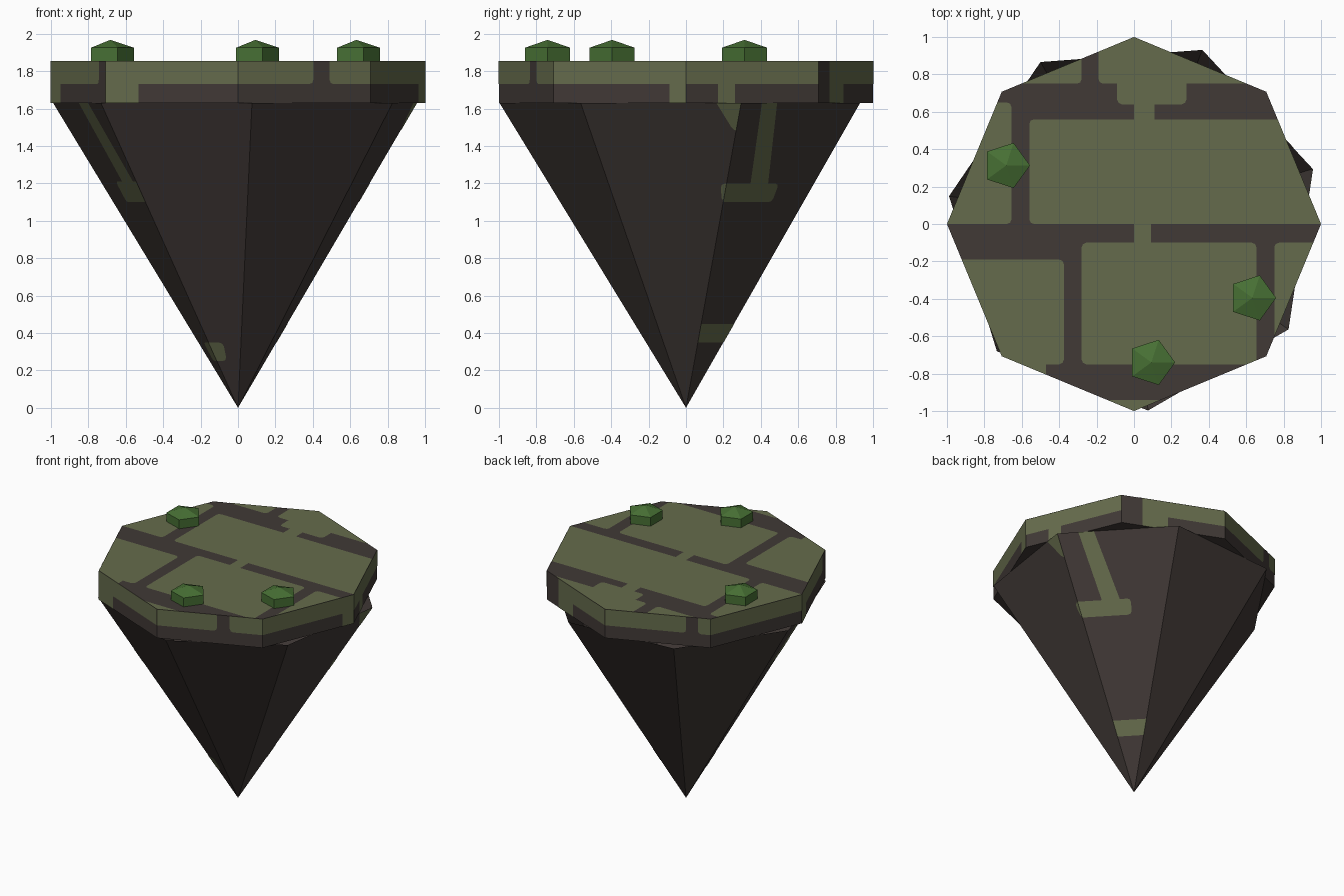
import bpy, bmesh
from math import cos, sin, radians
from mathutils import Vector

if "Cube" in bpy.data.objects:
    bpy.data.objects.remove(bpy.data.objects["Cube"], do_unlink=True)

BASE, TOP = 1.63, 1.855
UP = Vector((0, 0, 1))


def material(name, color):
    m = bpy.data.materials.new(name)
    m.use_nodes = True
    rgba = (*color, 1)
    m.diffuse_color = rgba
    m.node_tree.nodes["Principled BSDF"].inputs["Base Color"].default_value = rgba
    return m


stone = material("dark_stone", (0.052, 0.041, 0.037))
moss = material("moss", (0.130, 0.148, 0.072))
leaf = material("bush_green", (0.063, 0.160, 0.034))


def finish(name, bm, mat):
    mesh = bpy.data.meshes.new(name)
    bm.to_mesh(mesh)
    bm.free()
    mesh.materials.append(mat)
    ob = bpy.data.objects.new(name, mesh)
    bpy.context.collection.objects.link(ob)
    return ob


def ring(count, radius, start, z, center=(0, 0)):
    angles = [radians(start + 360 * i / count) for i in range(count)]
    return [Vector((center[0] + radius * cos(a), center[1] + radius * sin(a), z)) for a in angles]


def solid(name, mat, rings, tip=None, bottom=True):
    """Stack rings into a body; close it with a flat cap or a pointed tip."""
    bm = bmesh.new()
    loops = [[bm.verts.new(p) for p in r] for r in rings]
    n = len(loops[0])
    for a, b in zip(loops, loops[1:]):
        for i in range(n):
            bm.faces.new((a[i], a[(i + 1) % n], b[(i + 1) % n], b[i]))
    if bottom:
        bm.faces.new(loops[0][::-1])
    if tip is None:
        bm.faces.new(loops[-1])
    else:
        t = bm.verts.new(tip)
        for i in range(n):
            bm.faces.new((loops[-1][i], loops[-1][(i + 1) % n], t))
    return finish(name, bm, mat)


def rect(u0, v0, u1, v1):
    return [(u0, v0), (u1, v0), (u1, v1), (u0, v1)]


def patches(name, host, origin, u, v, shapes):
    """Rounded moss plates on a flat host face, trimmed to its outline."""
    normal = u.cross(v).normalized()
    bm = bmesh.new()
    for shape in shapes:
        bm.faces.new([bm.verts.new(origin + u * a + v * b + normal * 0.002) for a, b in shape])
    bmesh.ops.bevel(bm, geom=bm.verts[:], offset=0.025, segments=2, profile=0.5,
                    affect='VERTICES', clamp_overlap=True)
    for a, b in zip(host, host[1:] + host[:1]):
        bmesh.ops.bisect_plane(bm, geom=bm.verts[:] + bm.edges[:] + bm.faces[:], plane_co=a,
                               plane_no=(b - a).cross(normal), clear_outer=True)
    finish(name, bm, moss)


# Octagonal slab
low, high = ring(8, 1, 180, BASE), ring(8, 1, 180, TOP)
solid("slab", stone, [low, high])

# Moss on the slab top
patches("top_moss", high, UP * TOP, Vector((1, 0, 0)), Vector((0, 1, 0)), [
    rect(-0.56, 0, 1.2, 0.56), rect(-1.2, 0, -0.655, 0.65),
    rect(-0.19, 0.75, 1.2, 1.2), rect(-0.09, 0.64, 0.28, 0.8), rect(0, 0.5, 0.11, 0.7),
    rect(-1.2, 0.75, -0.28, 1.2), rect(-1.2, -0.75, -0.375, -0.19),
    rect(-1.2, -1.2, -0.47, -0.7), rect(-0.28, -0.75, 0.655, -0.1),
    rect(0, -0.16, 0.09, 0.06), rect(0.75, -1, 1.2, -0.1), rect(-0.5, -1.2, 0.5, -0.94)])

# Moss on the slab rim: spans of the upper band, then spans reaching the bottom
rim = [([(-0.2, 0.88)], [(-0.2, 0.18)]),
       ([(-0.2, 1.2)], [(-0.2, 0.25)]),
       ([(-0.2, 0.57), (0.69, 1.2)], []),
       ([(-0.2, 1.2)], [(0.875, 1.2)]),
       ([(-0.2, 1.2)], [(0.24, 0.37)]),
       ([(0.2, 1.2)], [(0.2, 0.45)]),
       ([(-0.2, 0.77), (0.88, 1.2)], []),
       ([(-0.2, 1.2)], [])]
for i, (upper, full) in enumerate(rim):
    j = (i + 1) % 8
    shapes = [rect(a, 1.73, b, 2) for a, b in upper] + [rect(a, 1.5, b, 2) for a, b in full]
    patches(f"rim_moss_{i + 1}", [low[i], low[j], high[j], high[i]],
            low[i] - UP * BASE, low[j] - low[i], UP, shapes)

# Seven-sided rock spike, open at the top under the slab
spike = ring(7, 1, 120, BASE)
apex = Vector((0, 0, 0))
bm = bmesh.new()
verts = [bm.verts.new(p) for p in spike]
point = bm.verts.new(apex)
for i in range(7):
    bm.faces.new((point, verts[(i + 1) % 7], verts[i])).normal_flip()
bmesh.ops.recalc_face_normals(bm, faces=bm.faces[:])
if bm.faces[0].normal.z > 0:
    bmesh.ops.reverse_faces(bm, faces=bm.faces[:])
finish("rock_spike", bm, stone)

# Moss streaks on the spike facets
streaks = {
    1: [[(0.59, 1.15), (0.82, 1.15), (0.71, 1.8), (0.53, 1.8)],
        rect(0.45, 1.1, 1.1, 1.21), rect(0.51, 0.25, 0.8, 0.35)],
    2: [rect(0.3, 0.25, 0.49, 0.35)],
    4: [[(0.94, 1.48), (1.2, 1.48), (1.2, 1.8), (0.74, 1.8)], rect(0.83, 1.1, 1, 1.2)],
    5: [[(0.35, 1.15), (0.5, 1.15), (0.23, 1.8), (0.11, 1.8)],
        rect(0.05, 1.1, 0.57, 1.2), rect(0, 0.35, 1, 0.45)]}
for i, shapes in streaks.items():
    a, b = spike[i], spike[(i + 1) % 7]
    patches(f"spike_moss_{i}", [apex, b, a], (a - b) / 2, b - a, (a + b) / (2 * BASE), shapes)

# Little five-sided bushes
for i, spot in enumerate([(-0.683, 0.313), (0.633, -0.395), (0.093, -0.74)]):
    solid(f"bush_{i + 1}", leaf,
          [ring(5, 0.127, 0, TOP, spot), ring(5, 0.127, 0, 1.925, spot)],
          tip=Vector((*spot, 1.967)))
